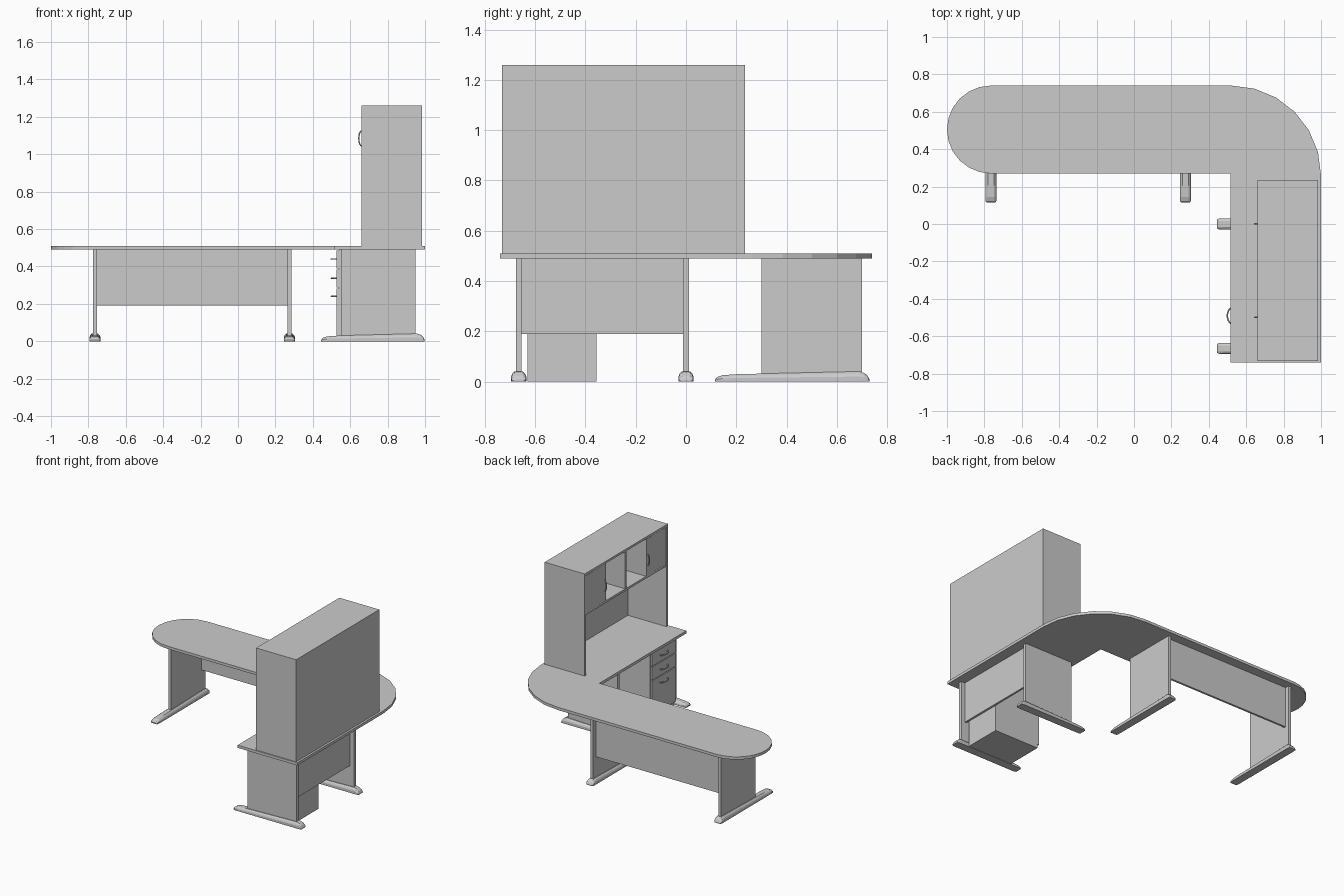
import bpy, bmesh, math
from mathutils import Vector

if "Cube" in bpy.data.objects:
    bpy.data.objects.remove(bpy.data.objects["Cube"])


def finish(name, bm):
    bmesh.ops.recalc_face_normals(bm, faces=bm.faces)
    me = bpy.data.meshes.new(name)
    bm.to_mesh(me)
    bm.free()
    ob = bpy.data.objects.new(name, me)
    bpy.context.collection.objects.link(ob)
    return ob


def box(name, x0, x1, y0, y1, z0, z1):
    bm = bmesh.new()
    bmesh.ops.create_cube(bm, size=1)
    for v in bm.verts:
        v.co = ((x0 + x1) / 2 + v.co.x * (x1 - x0),
                (y0 + y1) / 2 + v.co.y * (y1 - y0),
                (z0 + z1) / 2 + v.co.z * (z1 - z0))
    return finish(name, bm)


def arc(cx, cy, rx, ry, a0, a1, n):
    angles = [math.radians(a0 + (a1 - a0) * i / n) for i in range(n + 1)]
    return [(cx + rx * math.cos(a), cy + ry * math.sin(a)) for a in angles]


def foot(name, place, t0, t1):
    """Loft a domed section along the foot; place maps (along, across, up)."""
    section = [(-1, 0), (-1, .5), (-.85, .78), (-.55, 1), (.55, 1), (.85, .78), (1, .5), (1, 0)]
    stations = [(t0, .008, .8), (t0 + .008, .018, .95), (t0 + .03, .026, 1), (t0 + .09, .03, 1),
                (t1 - .04, .041, 1), (t1 - .02, .034, 1), (t1 - .007, .022, .95), (t1, .008, .8)]
    bm = bmesh.new()
    rings = [[bm.verts.new(place(t, s * .03 * w, h * u)) for s, u in section] for t, h, w in stations]
    n = len(section)
    for a, b in zip(rings, rings[1:]):
        for i in range(n):
            j = (i + 1) % n
            bm.faces.new((a[i], a[j], b[j], b[i]))
    bm.faces.new(rings[0])
    bm.faces.new(rings[-1])
    return finish(name, bm)


def handle(name, base, direction, half, depth):
    """Bowed pull rod projecting toward -x."""
    cu = bpy.data.curves.new(name, 'CURVE')
    cu.dimensions = '3D'
    cu.bevel_depth = .004
    cu.bevel_resolution = 1
    cu.use_fill_caps = True
    sp = cu.splines.new('POLY')
    pts = arc(0, 0, half, depth, 0, 180, 10)
    sp.points.add(len(pts) - 1)
    for p, (u, d) in zip(sp.points, pts):
        co = Vector(base) + Vector(direction) * u - Vector((d, 0, 0))
        p.co = (*co, 1)
    ob = bpy.data.objects.new(name, cu)
    bpy.context.collection.objects.link(ob)
    return ob


# L-shaped worktop with a round end and a round corner
outline = (arc(-.765, .505, .235, .235, 270, 90, 12)
           + arc(.52, .26, .48, .48, 90, 0, 6)
           + [(1, -.74), (.515, -.74), (.515, .27)])
bm = bmesh.new()
top = bm.faces.new([bm.verts.new((x, y, .49)) for x, y in outline])
ext = bmesh.ops.extrude_face_region(bm, geom=[top])
for v in ext['geom']:
    if isinstance(v, bmesh.types.BMVert):
        v.co.z = .51
finish("worktop", bm)

# Long wing: two panel legs on feet, with a modesty panel between
for side, x in (("left", -.765), ("right", .275)):
    box(f"long_wing_{side}_leg", x - .011, x + .011, .3, .7, .02, .49)
    foot(f"long_wing_{side}_foot", lambda t, s, u, x=x: (x + s, t, u), .115, .73)
box("long_wing_modesty_panel", -.755, .265, .655, .67, .19, .49)

# Short wing: the same, turned
for side, y in (("front", -.665), ("rear", 0)):
    box(f"short_wing_{side}_leg", .55, .95, y - .011, y + .011, .02, .49)
    foot(f"short_wing_{side}_foot", lambda t, s, u, y=y: (t, y + s, u), .445, .998)
box("short_wing_modesty_panel", .905, .92, -.655, -.01, .19, .49)

# Drawer pedestal
box("pedestal_body", .54, .904, -.63, -.355, 0, .49)
for i, (z0, z1, hz) in enumerate(((.39, .486, .44), (.288, .384, .337), (.03, .282, .24))):
    box(f"drawer_front_{i + 1}", .526, .54, -.627, -.358, z0, z1)
    handle(f"drawer_handle_{i + 1}", (.526, -.49, hz), (0, 1, 0), .043, .027)

# Hutch shell
X0, X1, Y0, Y1, T = .66, .985, -.732, .234, .016
box("hutch_front_side", X0, X1, Y0, Y0 + T, .51, 1.244)
box("hutch_rear_side", X0, X1, Y1 - T, Y1, .51, 1.244)
box("hutch_top", X0, X1, Y0, Y1, 1.244, 1.26)
box("hutch_back", X1 - .012, X1, Y0 + T, Y1 - T, .51, 1.244)
box("hutch_shelf", X0 + .003, X1 - .012, Y0 + T, Y1 - T, .952, .968)

# Hutch dividers, doors and door handles
step = (Y1 - Y0) / 4
for i in (1, 2, 3):
    y = Y0 + i * step
    box(f"hutch_divider_{i}", X0 + .004, X1 - .012, y - .007, y + .007, .968, 1.244)
for side, y0, y1, hy in (("front", Y0 + T + .002, Y0 + step + .005, Y0 + step - .008),
                         ("rear", Y1 - step - .005, Y1 - T - .002, Y1 - step + .008)):
    box(f"{side}_cupboard_door", X0 + .001, X0 + .015, y0, y1, .97, 1.242)
    handle(f"{side}_door_handle", (X0 + .001, hy, 1.085), (0, 0, 1), .04, .015)
